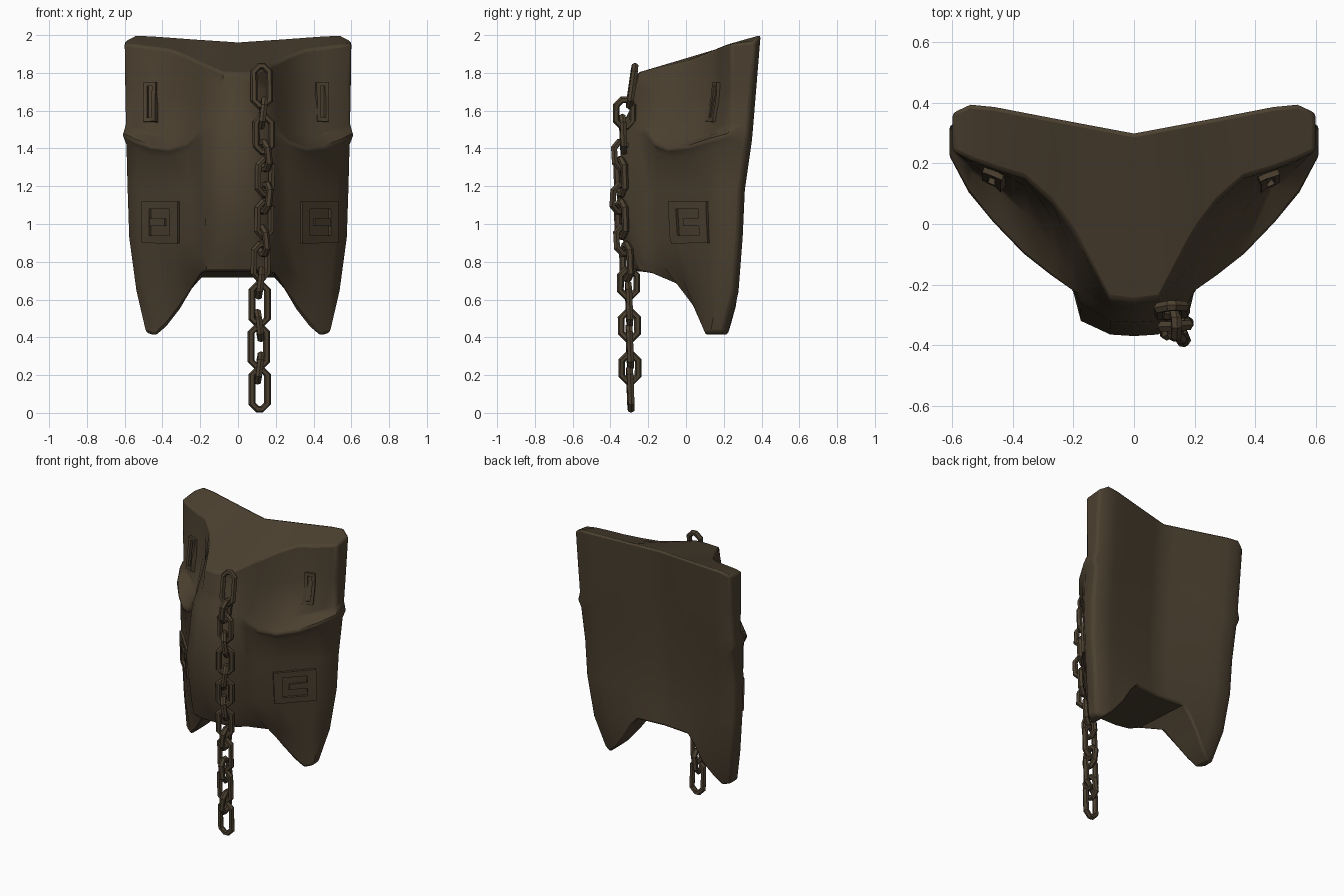
import bpy, bmesh, math
from mathutils import Vector, Matrix
from mathutils.bvhtree import BVHTree

if "Cube" in bpy.data.objects:
    bpy.data.objects.remove(bpy.data.objects["Cube"])

mat = bpy.data.materials.new("dark_brown_leather")
mat.diffuse_color = (0.072, 0.052, 0.030, 1)
mat.use_nodes = True
mat.node_tree.nodes["Principled BSDF"].inputs["Base Color"].default_value = mat.diffuse_color


def finish(name, bm, angle=40):
    bmesh.ops.recalc_face_normals(bm, faces=bm.faces)
    me = bpy.data.meshes.new(name)
    bm.to_mesh(me)
    bm.free()
    me.materials.append(mat)
    ob = bpy.data.objects.new(name, me)
    bpy.context.collection.objects.link(ob)
    bpy.ops.object.select_all(action='DESELECT')
    ob.select_set(True)
    bpy.context.view_layer.objects.active = ob
    bpy.ops.object.shade_smooth_by_angle(angle=math.radians(angle))
    return ob


def interp(table, v):
    """Piecewise linear lookup, table sorted by rising key."""
    if v <= table[0][0]:
        return table[0][1]
    for (a, p), (b, q) in zip(table, table[1:]):
        if v <= b:
            return p + (q - p) * (v - a) / (b - a)
    return table[-1][1]


# Profiles over height and column layout of one half
half_width = [(.42, .485), (.7, .55), (.9, .575), (1.2, .585), (1.47, .592), (1.9, .6)]
back_edge = [(.42, .22), (.55, .27), (.9, .30), (1.1, .30), (1.45, .35), (2, .395)]
back_mid = [(.72, .245), (1.0, .225), (1.45, .25), (1.96, .30)]
top_slope = [(-.26, 1.80), (0, 1.86), (.2, 1.945), (.4, 2.0)]
cols = [0, .08, .18, .21, .27, .36, .46, .54, .6]
rim_z = [1.60, 1.60, 1.53, 1.49, 1.43, 1.40, 1.41, 1.44, 1.47]
low_z = [.75, .75, .75, .74, .66, .55, .46, .41, .425]
# Depth of the front surface for every row, from top to bottom
front = {
    "top":    [-.26, -.25, -.06, -.01, .07, .15, .18, .21, .24],
    "pocket": [-.275, -.265, -.14, -.08, .02, .125, .172, .20, .24],
    "ledge":  [-.29, -.28, -.20, -.17, -.09, .03, .13, .18, .24],
    "rim":    [-.30, -.29, -.23, -.22, -.175, -.105, .0, .10, .22],
    "under":  [-.325, -.32, -.26, -.20, -.15, -.075, .03, .12, .22],
    "nose":   [-.37, -.365, -.32, -.20, -.15, -.07, .04, .12, .20],
    "belly":  [-.34, -.33, -.28, -.21, -.15, -.06, .04, .12, .20],
    "hem":    [-.30, -.295, -.265, -.215, -.12, -.02, .05, .11, .17],
    "bottom": [-.27, -.27, -.25, -.19, .0, .045, .08, .10, .13],
}


def row_z(row, i):
    top = interp(top_slope, front["top"][i])
    return {"top": top, "pocket": (top + rim_z[i] + .04) / 2, "ledge": rim_z[i] + .06,
            "rim": rim_z[i], "under": rim_z[i] - .05, "nose": 1.18, "belly": .93,
            "hem": .45 * .92 + .55 * low_z[i], "bottom": low_z[i]}[row]


# Body: front and back skins lofted over the rows, closed all round
bm = bmesh.new()
rows_f, rows_b = [], []
n = len(cols)
for row, depth in front.items():
    f, b = [], []
    for k in range(-n + 1, n):
        i, s = abs(k), (1 if k > 0 else -1)
        z = row_z(row, i)
        flare = 1.03 if row == "rim" and i > 3 else 1
        x = s * cols[i] / .6 * interp(half_width, z) * flare
        f.append(bm.verts.new((x, depth[i], z)))
        u = min(1, cols[i] / .5)
        zb = z
        if row == "top":
            zb = 1.965 + .035 * u - (.035 if i == n - 1 else 0)
        if row == "bottom" and i < 4:
            zb = .715
        yb = interp(back_mid, zb) * (1 - u) + interp(back_edge, zb) * u
        if i == n - 1:
            yb -= .025
        b.append(bm.verts.new((x, yb, zb)))
    rows_f.append(f)
    rows_b.append(b)
m = 2 * n - 1
for r in range(len(rows_f) - 1):
    for rows in (rows_f, rows_b):
        for k in range(m - 1):
            bm.faces.new((rows[r][k], rows[r][k + 1], rows[r + 1][k + 1], rows[r + 1][k]))
    for k in (0, m - 1):
        bm.faces.new((rows_f[r][k], rows_f[r + 1][k], rows_b[r + 1][k], rows_b[r][k]))
for r in (0, -1):
    for k in range(m - 1):
        bm.faces.new((rows_f[r][k], rows_f[r][k + 1], rows_b[r][k + 1], rows_b[r][k]))
bmesh.ops.recalc_face_normals(bm, faces=bm.faces)
tree = BVHTree.FromBMesh(bm)
body = finish("body", bm, 45)
bev = body.modifiers.new("soft_edges", 'BEVEL')
bev.width, bev.segments, bev.limit_method, bev.angle_limit = .014, 2, 'ANGLE', math.radians(50)


# Raised bars that follow the front of the body
def bar(bm, x0, x1, z0, z1, lift=.016):
    nx, nz = max(1, round((x1 - x0) / .04)), max(1, round((z1 - z0) / .04))
    pts = []
    for j in range(nz + 1):
        for i in range(nx + 1):
            o = Vector((x0 + (x1 - x0) * i / nx, -1, z0 + (z1 - z0) * j / nz))
            hit, nor, _, _ = tree.ray_cast(o, Vector((0, 1, 0)))
            pts.append((hit, nor if nor.y < 0 else -nor))
    w = nx + 1
    out = [bm.verts.new(p + q * lift) for p, q in pts]
    inn = [bm.verts.new(p - q * .01) for p, q in pts]
    for j in range(nz):
        for i in range(nx):
            q = [j * w + i, j * w + i + 1, (j + 1) * w + i + 1, (j + 1) * w + i]
            bm.faces.new([out[k] for k in q])
            bm.faces.new([inn[k] for k in reversed(q)])
    loop = list(range(w)) + [j * w + nx for j in range(1, nz + 1)]
    loop += [nz * w + i for i in range(nx - 1, -1, -1)] + [j * w for j in range(nz - 1, 0, -1)]
    for a, b in zip(loop, loop[1:] + loop[:1]):
        bm.faces.new((out[a], out[b], inn[b], inn[a]))


def frame(bm, x0, x1, z0, z1, t, lift):
    bar(bm, x0, x0 + t, z0, z1, lift)
    bar(bm, x1 - t, x1, z0, z1, lift)
    bar(bm, x0 + t, x1 - t, z0, z0 + t, lift)
    bar(bm, x0 + t, x1 - t, z1 - t, z1, lift)


for side, s in (("left", -1), ("right", 1)):
    def span(a, b):
        return (a, b) if s > 0 else (-b, -a)
    shift = 0 if s > 0 else -.02
    bm = bmesh.new()
    frame(bm, *span(.33 + shift, .52 + shift), .90, 1.12, .04, .016)
    bar(bm, *span(.40 + shift, .48 + shift), .99, 1.03, .012)
    finish(side + "_buckle", bm, 30)
    bm = bmesh.new()
    frame(bm, *span(.41 - shift, .475 - shift), 1.54, 1.75, .02, .018)
    finish(side + "_pocket_slit", bm, 30)


# Chain: flat and edge-on links in turn
def link(bm, centre, length, width, turn, tilt, r=.019):
    rot = Matrix.Rotation(turn, 3, 'Z') @ Matrix.Rotation(tilt, 3, 'X')
    a, h, c = width / 2 - r, length / 2 - r, .03
    path = [(a, h - c), (a - c, h), (c - a, h), (-a, h - c),
            (-a, c - h), (c - a, -h), (a - c, -h), (a, c - h)]
    rings = []
    for x, z in path:
        d = Vector((x / a, 0, (z - math.copysign(h - a, z)) / a)).normalized()
        rings.append([bm.verts.new(centre + rot @ (Vector((x, 0, z))
                      + d * r * math.cos(t) + Vector((0, r * math.sin(t), 0))))
                      for t in (math.tau * k / 6 for k in range(6))])
    for p, q in zip(rings, rings[1:] + rings[:1]):
        for k in range(6):
            bm.faces.new((p[k], p[k - 1], q[k - 1], q[k]))


hang_y = [(.12, -.295), (.5, -.30), (.73, -.305), (.92, -.33), (1.1, -.35),
          (1.37, -.34), (1.6, -.325), (1.73, -.285)]
hang_x = [(.12, .115), (.37, .11), (.8, .12), (1.1, .145), (1.4, .14), (1.73, .125)]
bm = bmesh.new()
for i in range(15):
    z = .125 + .1125 * i + (.03 if i == 14 else 0)
    c = Vector((interp(hang_x, z), interp(hang_y, z), z))
    mid = .5 if .75 < z < 1.45 else 0.06
    if i % 2 == 0:
        link(bm, c, .25 if z < .75 or i == 14 else .22, .12, mid, -.14 if i == 14 else .04)
    else:
        link(bm, c, .18, .125, math.pi / 2 + mid, .12 * (-1) ** (i // 2))
finish("chain", bm, 35)
